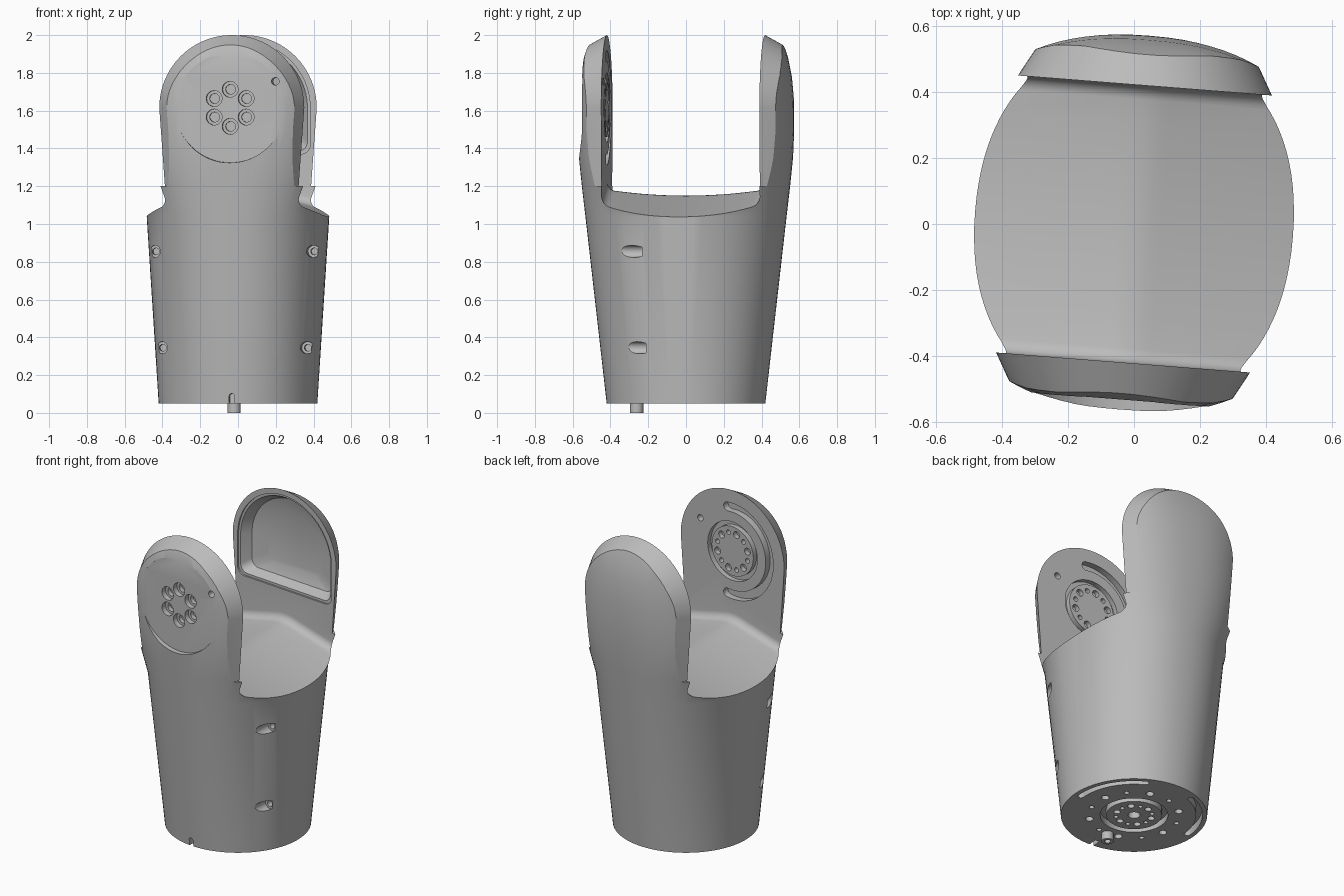
import bpy, bmesh, math
from math import sin, cos, pi, radians

cube = bpy.data.objects.get("Cube")
if cube:
    bpy.data.objects.remove(cube, do_unlink=True)

TURN = radians(-4.5)      # whole link is turned slightly about z
HUB = 1.615               # height of the joint axis
INNER = 0.42              # inner face of each fork arm

grey = bpy.data.materials.new("plain grey")
grey.use_nodes = True
grey.diffuse_color = (0.5, 0.5, 0.5, 1)
grey.node_tree.nodes["Principled BSDF"].inputs["Base Color"].default_value = (0.5, 0.5, 0.5, 1)


def loft(bm, sections, closed=False):
    """Skin a list of equal-length point loops, capped unless closed."""
    rings = [[bm.verts.new(p) for p in s] for s in sections]
    n = len(rings[0])
    pairs = list(zip(rings, rings[1:]))
    if closed:
        pairs.append((rings[-1], rings[0]))
    faces = [bm.faces.new((a[i], a[(i + 1) % n], b[(i + 1) % n], b[i]))
             for a, b in pairs for i in range(n)]
    if not closed:
        faces += [bm.faces.new(rings[0]), bm.faces.new(rings[-1])]
    bmesh.ops.recalc_face_normals(bm, faces=faces)


def on_y(points, d):
    return [(u, d, v) for u, v in points]


def on_z(points, d):
    return [(u, v, d) for u, v in points]


def arc(cu, cv, r, a0, a1, n):
    return [(cu + r * cos(radians(a0 + (a1 - a0) * i / n)),
             cv + r * sin(radians(a0 + (a1 - a0) * i / n))) for i in range(n + 1)]


def bore(bm, plane, u, v, steps, n=24):
    """Stepped round solid; steps are (radius, depth) pairs."""
    loft(bm, [plane(arc(u, v, r, 0, 360, n)[:-1], d) for r, d in steps])


def groove(bm, plane, u, v, r0, r1, d0, d1, n=48):
    """Full ring with a rectangular section."""
    sections = []
    for i in range(n):
        c, s = cos(2 * pi * i / n), sin(2 * pi * i / n)
        sections.append([plane([(u + r * c, v + r * s)], d)[0]
                         for r, d in ((r0, d0), (r1, d0), (r1, d1), (r0, d1))])
    loft(bm, sections, closed=True)


def arc_slot(bm, plane, u, v, r, half, a0, a1, d0, d1):
    """Curved slot with round ends."""
    e0 = (u + r * cos(radians(a0)), v + r * sin(radians(a0)))
    e1 = (u + r * cos(radians(a1)), v + r * sin(radians(a1)))
    line = arc(u, v, r + half, a0, a1, 30)
    line += arc(*e1, half, a1, a1 + 180, 8)[1:-1]
    line += arc(u, v, r - half, a1, a0, 30)
    line += arc(*e0, half, a0 + 180, a0 + 360, 8)[1:-1]
    loft(bm, [plane(line, d0), plane(line, d1)])


def make(name, bm):
    mesh = bpy.data.meshes.new(name)
    bm.to_mesh(mesh)
    bm.free()
    mesh.materials.append(grey)
    obj = bpy.data.objects.new(name, mesh)
    bpy.context.scene.collection.objects.link(obj)
    return obj


def combine(obj, bm, operation):
    """Apply a boolean and discard the cutter."""
    cutter = make("cutter", bm)
    cutter.hide_render = True
    mod = obj.modifiers.new("cut", 'BOOLEAN')
    mod.operation, mod.solver, mod.object = operation, 'EXACT', cutter
    graph = bpy.context.evaluated_depsgraph_get()
    graph.update()
    mesh = bpy.data.meshes.new_from_object(obj.evaluated_get(graph))
    obj.modifiers.clear()
    obj.data = mesh
    bpy.data.objects.remove(cutter, do_unlink=True)


def oval(z, rx, ry, p, n=96):
    pts = []
    for i in range(n):
        c, s = cos(2 * pi * i / n), sin(2 * pi * i / n)
        pts.append((math.copysign(abs(c) ** (2 / p), c) * rx,
                    math.copysign(abs(s) ** (2 / p), s) * ry, z))
    return pts


# Tapered shell, domed towards the top
bm = bmesh.new()
loft(bm, [oval(*ring) for ring in (
    (0.05, 0.42, 0.42, 2), (1.04, 0.482, 0.532, 2.2), (1.2, 0.53, 0.55, 2.3),
    (1.35, 0.57, 0.565, 2.3), (1.5, 0.6, 0.571, 2.3), (1.65, 0.62, 0.57, 2.3),
    (1.78, 0.65, 0.558, 2.3), (1.88, 0.7, 0.537, 2.3), (1.95, 0.75, 0.513, 2.3),
    (2.05, 0.8, 0.46, 2.3))])
body = make("fork_body", bm)


# Round-topped arm outline with drafted sides, shoulders kept wide
def envelope(w, y):
    line = [(-0.8, -0.1), (0.8, -0.1), (0.8, 1.2), (w - 0.03, 1.2)]
    line += arc(0, HUB, w, 0, 180, 48) + [(0.03 - w, 1.2), (-0.8, 1.2)]
    return on_y(line, y)


bm = bmesh.new()
loft(bm, [envelope(0.23, -0.7), envelope(0.385, -INNER),
          envelope(0.385, INNER), envelope(0.23, 0.7)])
combine(body, bm, 'INTERSECT')


# Gap between the arms, with a ridged saddle floor and filleted corners
def gap(x):
    z = 1.15 - 0.25 * max(abs(x) - 0.08, 0) - 0.012 * min(abs(x) / 0.08, 1) ** 2
    r = 0.05
    side = arc(INNER - r, z + 0.025 + r, r, -82, 0, 8)
    floor = [(y, z + 0.025 * (y / (INNER - r)) ** 2)
             for y in (i * 0.06 for i in range(-5, 6))]
    line = [(-INNER, 2.3)] + [(-y, h) for y, h in reversed(side)]
    line += floor + side + [(INNER, 2.3)]
    return [(x, y, h) for y, h in line]


bm = bmesh.new()
loft(bm, [gap(x) for x in (-0.8, -0.08, -0.05, -0.025, 0, 0.025, 0.05, 0.08, 0.8)])
combine(body, bm, 'DIFFERENCE')


# Hollow in the back arm with a thin lip
def dome(w, base, y, r=0.05):
    line = arc(0, HUB, w, 0, 180, 40)
    line += arc(r - w, base + r, r, 180, 270, 6) + arc(w - r, base + r, r, 270, 360, 6)
    return on_y(line, y)


# Flat round face on the front arm
bm = bmesh.new()
loft(bm, [dome(0.35, 1.37, 0.4), dome(0.35, 1.37, 0.43), dome(0.335, 1.385, 0.4301),
          dome(0.3, 1.41, 0.49), dome(0.2, 1.47, 0.515)])
bore(bm, on_y, 0, HUB, [(0.3, -0.8), (0.29, -0.532)], 64)
combine(body, bm, 'DIFFERENCE')

bm = bmesh.new()
# Counterbored bolt ring and locating hole on the front arm
for i in range(6):
    a = radians(90 + 60 * i)
    bore(bm, on_y, 0.098 * cos(a), HUB + 0.098 * sin(a),
         [(0.042, -0.6), (0.042, -0.5), (0.026, -0.5), (0.026, -0.475)])
bore(bm, on_y, 0.24, HUB + 0.14, [(0.02, -0.6), (0.02, -0.4)])

# Hub groove, bolt holes and curved slot on the inside of the front arm
groove(bm, on_y, 0, HUB, 0.155, 0.185, -0.45, -0.4)
arc_slot(bm, on_y, 0, HUB, 0.275, 0.028, 82, 278, -0.46, -0.4)
for i in range(12):
    a = radians(30 * i + 15)
    r = 0.022 if i % 2 else 0.015
    bore(bm, on_y, 0.115 * cos(a), HUB + 0.115 * sin(a), [(r, -0.45), (r, -0.4)], 16)

# Counterbored screw pockets on both flanks
for side in (-1, 1):
    for x, z, floor in ((0.42, 0.855, -0.2), (0.385, 0.345, -0.18)):
        bore(bm, on_y, side * x, z,
             [(0.032, -0.7), (0.032, floor), (0.018, floor), (0.018, floor + 0.05)])

# Underside: hub groove, bolt circles, two curved slots and a rim notch
groove(bm, on_z, 0, 0, 0.16, 0.195, 0.0, 0.09)
for a0, a1 in ((0, 65), (115, 180)):
    arc_slot(bm, on_z, 0, 0, 0.375, 0.018, a0, a1, 0.0, 0.1)
bore(bm, on_z, 0, 0, [(0.035, 0.0), (0.035, 0.09)])
for i in range(12):
    a = radians(30 * i + 15)
    inner, outer = (0.02, 0.015) if i % 2 else (0.013, 0.023)
    bore(bm, on_z, 0.105 * cos(a), 0.105 * sin(a), [(inner, 0.0), (inner, 0.08)], 16)
    bore(bm, on_z, 0.26 * cos(a), 0.26 * sin(a), [(outer, 0.0), (outer, 0.08)], 16)
notch = [(-0.014, 0.0), (0.014, 0.0)] + arc(0, 0.088, 0.014, 0, 180, 8)
loft(bm, [on_y(notch, -0.5), on_y(notch, -0.36)])
combine(body, bm, 'DIFFERENCE')

# Hollow locating peg under the base
bm = bmesh.new()
groove(bm, on_z, 0, -0.262, 0.018, 0.035, 0.0, 0.07, 32)
peg = make("locating_peg", bm)

for obj in (body, peg):
    obj.rotation_euler.z = TURN
    bpy.ops.object.select_all(action='DESELECT')
    obj.select_set(True)
    bpy.context.view_layer.objects.active = obj
    bpy.ops.object.shade_smooth_by_angle(angle=radians(22))
